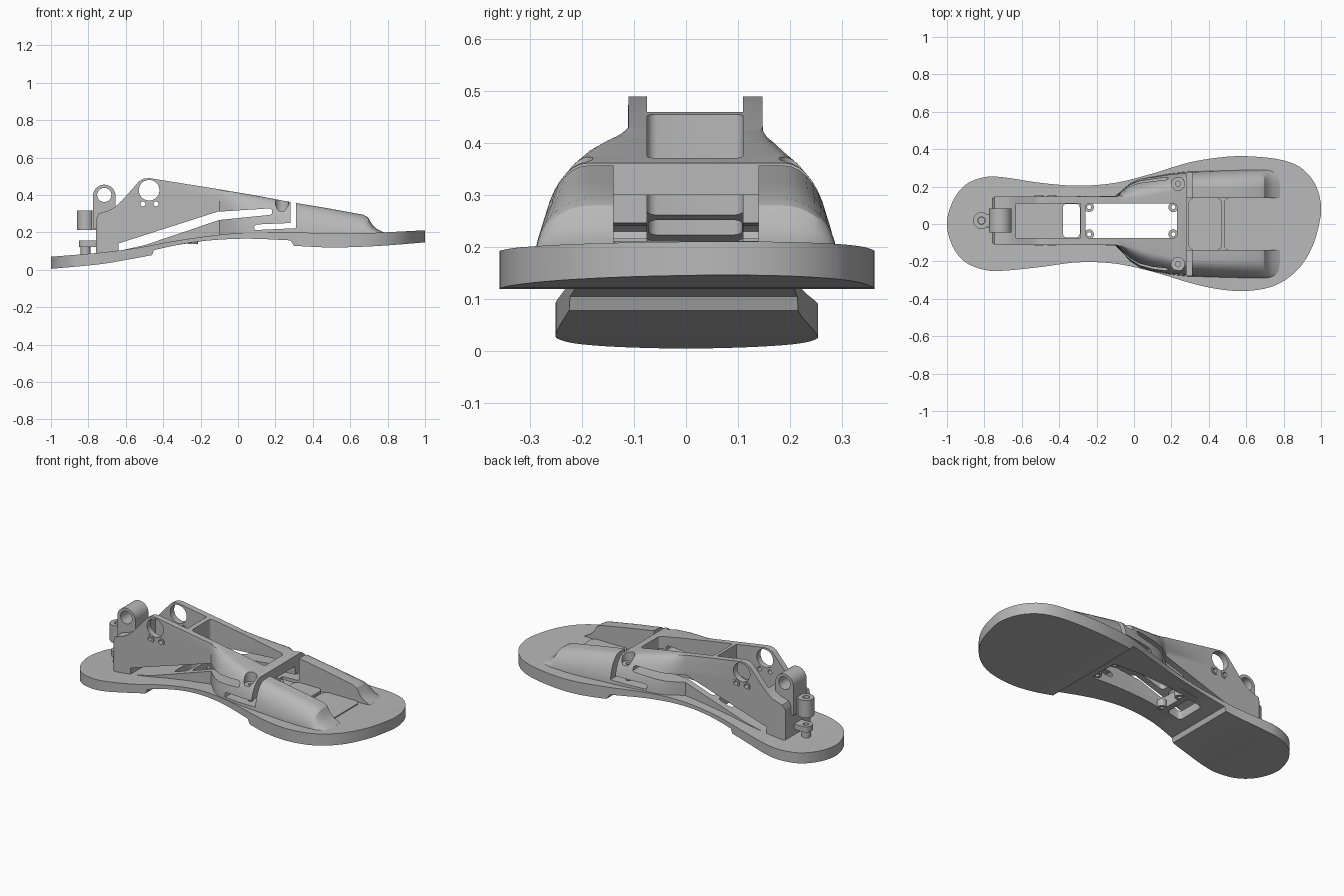
import bpy, bmesh, math
from mathutils import Vector

cube = bpy.data.objects.get("Cube")
if cube:
    bpy.data.objects.remove(cube, do_unlink=True)

grey = bpy.data.materials.new("plain grey")
grey.use_nodes = True
shade = (0.48, 0.48, 0.48, 1)
grey.diffuse_color = shade
grey.node_tree.nodes["Principled BSDF"].inputs["Base Color"].default_value = shade

MID = 0.018  # centre line of the heel frame


def add(name, bm):
    bmesh.ops.recalc_face_normals(bm, faces=bm.faces)
    me = bpy.data.meshes.new(name)
    bm.to_mesh(me)
    bm.free()
    me.materials.append(grey)
    ob = bpy.data.objects.new(name, me)
    bpy.context.scene.collection.objects.link(ob)
    return ob


def prism(name, pts, axis, lo, hi):
    """Extrude a flat outline along y (points are x, z) or z (points are x, y)."""
    bm = bmesh.new()
    place = (lambda a, b, c: (a, c, b)) if axis == "y" else (lambda a, b, c: (a, b, c))
    rings = [[bm.verts.new(place(a, b, c)) for a, b in pts] for c in (lo, hi)]
    n = len(pts)
    for r in rings:
        bm.faces.new(r)
    for i in range(n):
        j = (i + 1) % n
        bm.faces.new((rings[0][i], rings[0][j], rings[1][j], rings[1][i]))
    return add(name, bm)


def circle(a, b, r, n=32):
    return [(a + r * math.cos(math.tau * i / n), b + r * math.sin(math.tau * i / n)) for i in range(n)]


def rounded(x0, x1, y0, y1, r):
    pts = []
    corners = ((x1 - r, y1 - r), (x0 + r, y1 - r), (x0 + r, y0 + r), (x1 - r, y0 + r))
    for k, (cx, cy) in enumerate(corners):
        for i in range(6):
            t = (k + i / 5) * math.pi / 2
            pts.append((cx + r * math.cos(t), cy + r * math.sin(t)))
    return pts


def spline(pts, closed, steps=6):
    """Smooth curve through the points."""
    p = [Vector(q) for q in pts]
    n = len(p)
    get = (lambda i: p[i % n]) if closed else (lambda i: p[max(0, min(n - 1, i))])
    out = []
    for i in range(n if closed else n - 1):
        a, b, c, d = (get(i + k) for k in (-1, 0, 1, 2))
        for s in range(steps):
            t = s / steps
            q = 0.5 * (2 * b + (c - a) * t + (2 * a - 5 * b + 4 * c - d) * t * t + (3 * b - a - 3 * c + d) * t ** 3)
            out.append(tuple(q))
    return out if closed else out + [tuple(p[-1])]


def combine(ob, tools, operation="DIFFERENCE"):
    for tool in tools:
        m = ob.modifiers.new("cut", "BOOLEAN")
        m.operation, m.solver, m.object = operation, "EXACT", tool
    bpy.context.view_layer.update()
    me = bpy.data.meshes.new_from_object(ob.evaluated_get(bpy.context.evaluated_depsgraph_get()))
    ob.modifiers.clear()
    ob.data = me
    for tool in tools:
        bpy.data.objects.remove(tool, do_unlink=True)
    return ob


def tube(name, a, b, r, hole, axis, lo, hi):
    ob = prism(name, circle(a, b, r), axis, lo, hi)
    return combine(ob, [prism("bore", circle(a, b, hole, 24), axis, lo - 0.1, hi + 0.1)])


# Sole: side profile trimmed by the foot outline
TOP = [(-1.02, .068), (-.75, .09), (-.55, .115), (-.35, .152), (-.1, .187), (.1, .2), (.3, .2), (.6, .193), (1.02, .212)]
heel_under = spline([(-1.02, .003), (-.75, .028), (-.6, .052), (-.46, .078)], False)
arch_under = spline([(-.45, .105), (-.3, .137), (-.15, .157), (.05, .166), (.28, .157)], False)
toe_under = spline([(.3, .128), (.5, .119), (.75, .127), (1.02, .148)], False)
top_curve = spline(TOP, False)
outline = [(-1, 0), (-.97, .12), (-.9, .21), (-.8, .25), (-.7, .25), (-.5, .22), (-.3, .205), (-.1, .22),
           (.1, .27), (.3, .33), (.5, .36), (.65, .36), (.8, .34), (.9, .295), (.97, .21), (1, .1), (.99, 0),
           (.95, -.13), (.87, -.25), (.75, -.33), (.6, -.358), (.45, -.348), (.3, -.315), (.1, -.255),
           (-.1, -.212), (-.3, -.205), (-.5, -.23), (-.7, -.25), (-.8, -.245), (-.9, -.205), (-.97, -.12)]
sole = prism("sole", heel_under + arch_under + toe_under + top_curve[::-1], "y", -.6, .6)
combine(sole, [prism("foot_outline", spline(outline, True), "z", -.2, .8)], "INTERSECT")


def openings():
    return [prism("main_window", rounded(-.26, .23, -.075, .11, .02), "z", -.1, .8),
            prism("rear_window", rounded(-.38, -.29, -.072, .108, .02), "z", -.1, .8)]


combine(sole, openings())


def sole_top(x):
    for (x0, z0), (x1, z1) in zip(TOP, TOP[1:]):
        if x <= x1:
            return z0 + (z1 - z0) * (x - x0) / (x1 - x0)


# Upper frame: lofted from a narrow heel to wide forefoot guards
# Stations: x, top height, top half width, base half width, centre
stations = [(-.76, .27, .119, .119, MID), (-.745, .3, .129, .129, MID), (-.69, .317, .129, .129, MID),
            (-.655, .338, .129, .129, MID), (-.62, .37, .129, .129, MID), (-.53, .472, .129, .129, MID),
            (-.505, .487, .129, .129, MID), (-.475, .49, .129, .129, MID), (-.1, .43, .129, .132, MID),
            (-.06, .423, .13, .17, .014), (-.02, .416, .132, .208, .01), (.03, .408, .14, .236, .004),
            (.1, .396, .155, .254, 0), (.19, .379, .175, .27, 0), (.28, .362, .19, .28, 0),
            (.5, .325, .19, .287, 0), (.67, .294, .185, .291, 0), (.695, .28, .185, .291, 0),
            (.715, .245, .185, .292, 0), (.74, .22, .18, .292, 0), (.78, .2, .18, .292, 0)]
bm = bmesh.new()
rings = []
STEPS = 10
for x, zt, yt, yb, yc in stations:
    zb = sole_top(x) - .02
    half = []
    for i in range(STEPS + 1):
        t = i / STEPS * math.pi / 2
        half.append((yt + (yb - yt) * math.cos(t), zb + (zt - zb) * math.sin(t)))
    ring = [(x, yc + y, z) for y, z in half] + [(x, yc - y, z) for y, z in half[::-1]]
    rings.append([bm.verts.new(v) for v in ring])
for a, b in zip(rings, rings[1:]):
    for i in range(len(a)):
        j = (i + 1) % len(a)
        bm.faces.new((a[i], a[j], b[j], b[i]))
bm.faces.new(rings[0])
bm.faces.new(rings[-1])
frame = add("upper_frame", bm)

cuts = openings()
cuts.append(prism("heel_pocket", [(-.63, .7), (-.63, .175), (-.285, .285), (-.285, .7)], "y", -.075, .11))
cuts.append(prism("toe_channel", rounded(.295, .9, -.14, .14, .004), "z", 0, .8))
cuts.append(prism("arch_under_bar", [(.2, .18), (.32, .18), (.32, .3), (.2, .3)], "y", -.14, .14))
cuts.append(prism("long_slit", [(-.64, .14), (-.11, .31), (.17, .328), (.182, .32), (.182, .3), (.17, .293),
                                (-.1, .266), (-.5, .131), (-.64, .1)], "y", -.5, .5))
cuts.append(prism("flex_slot", [(.09, .212), (.31, .222), (.312, .5), (.282, .5), (.282, .25), (.1, .242),
                                (.085, .23)], "y", -.5, .5))
cuts.append(prism("ankle_hole", circle(-.475, .425, .055, 40), "y", -.5, .5))
for x in (-.508, -.438):
    cuts.append(prism("pin_hole", circle(x, .352, .013, 20), "y", -.5, .5))
for y in (-.215, .215):
    cuts.append(prism("counterbore", circle(.235, y, .036), "z", .315, .6))
    cuts.append(prism("screw_hole", circle(.235, y, .014, 20), "z", .1, .4))
combine(frame, cuts)

# Collars around the ankle pin holes
for side, y in (("left", MID + .129), ("right", MID - .129)):
    for end, x in (("rear", -.508), ("front", -.438)):
        tube(f"{side}_{end}_pin_collar", x, .352, .024, .013, "y", y - .005, y + .005)

# Screw tabs in the corners of the main window
for x in (-.24, .21):
    for y in (-.055, .09):
        z = sole_top(x)
        tube("window_screw_tab", x, y, .026, .011, "z", z - .03, z + .012)

# Heel lug with cross hole
arc = [(-.715 + .06 * math.cos(math.pi * i / 16), .395 + .06 * math.sin(math.pi * i / 16)) for i in range(17)]
lug = prism("heel_lug", arc + [(-.775, .22), (-.655, .22)], "y", -.045, .082)
combine(lug, [prism("lug_hole", circle(-.715, .4, .038), "y", -.3, .3)])

# Cable guide and lower tab behind the heel
tube("cable_guide", -.815, MID, .045, .02, "z", .213, .318)
prism("cable_guide_web", rounded(-.785, -.75, MID - .035, MID + .035, .004), "z", .213, .318)
tab = prism("lower_tab", rounded(-.85, -.74, MID - .036, MID + .036, .03), "z", .122, .155)
combine(tab, [prism("tab_hole", circle(-.815, MID, .017, 24), "z", 0, .4)])
tube("tab_foot", -.815, MID, .026, .017, "z", .075, .122)

# Toe bed pads between the guards
prism("rear_toe_pad", rounded(.29, .47, -.139, .139, .03), "z", .18, .212)
prism("front_toe_pad", rounded(.48, .72, -.139, .139, .03), "z", .17, .203)

# Smooth curved surfaces while keeping the edges crisp
for ob in bpy.context.scene.collection.objects:
    if ob.type == "MESH":
        ob.data.polygons.foreach_set("use_smooth", [True] * len(ob.data.polygons))
        ob.data.set_sharp_from_angle(angle=math.radians(28))
